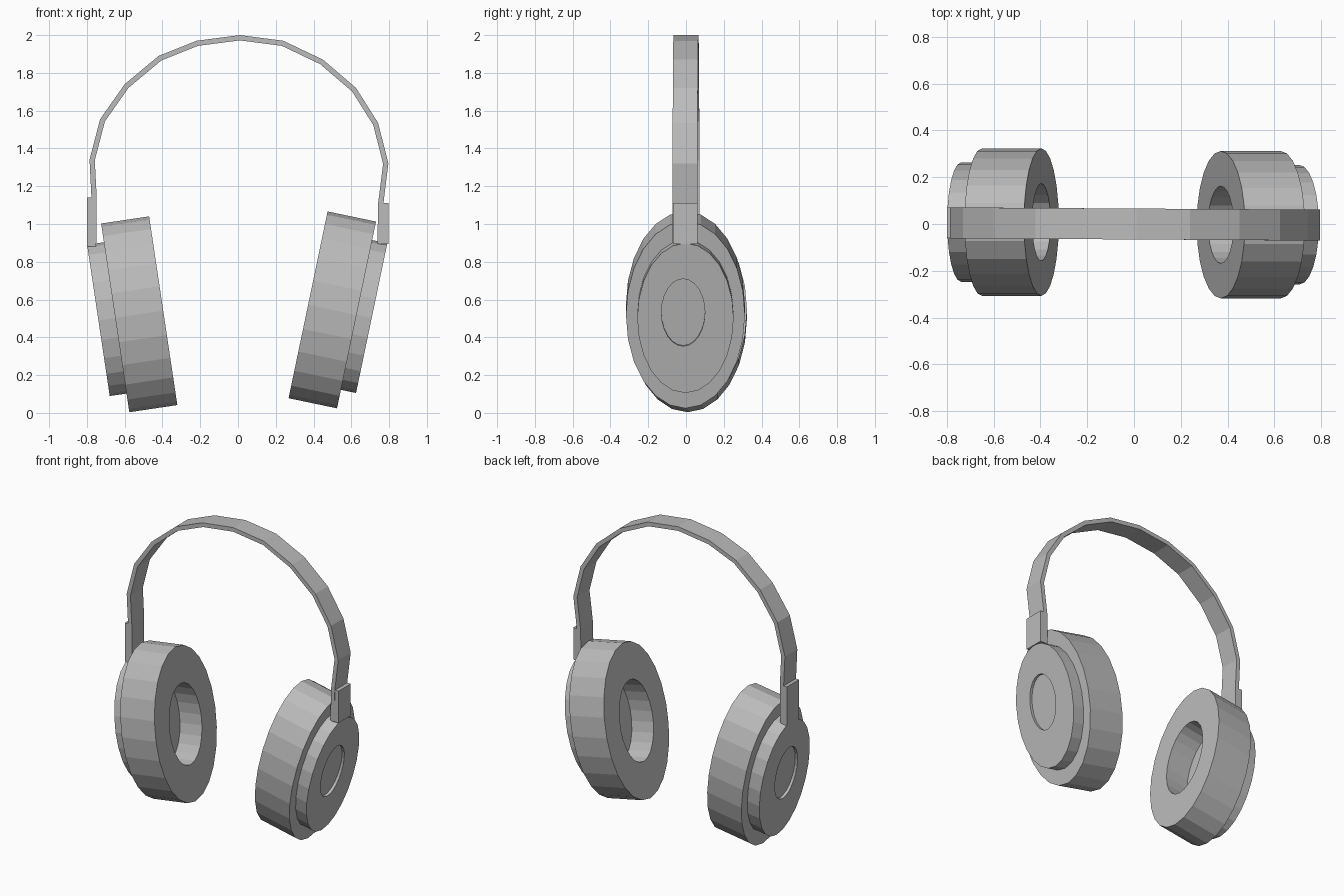
import bpy, bmesh, math
from mathutils import Vector

cube = bpy.data.objects.get("Cube")
if cube:
    bpy.data.objects.remove(cube)

grey = bpy.data.materials.new("plain grey")
grey.use_nodes = True
colour = (0.5, 0.5, 0.5, 1)
grey.diffuse_color = colour
grey.node_tree.nodes["Principled BSDF"].inputs["Base Color"].default_value = colour

SEGMENTS = 24


def finish(name, bm):
    bmesh.ops.recalc_face_normals(bm, faces=bm.faces)
    mesh = bpy.data.meshes.new(name)
    bm.to_mesh(mesh)
    bm.free()
    mesh.materials.append(grey)
    obj = bpy.data.objects.new(name, mesh)
    bpy.context.collection.objects.link(obj)
    return obj


def loft(name, centre, side, tilt, rings):
    """Capped elliptical loft; each ring is (outward, y radius, up radius, y shift, up shift)."""
    out = Vector((side * math.cos(tilt), 0, -math.sin(tilt)))
    up = Vector((side * math.sin(tilt), 0, math.cos(tilt)))
    across = Vector((0, 1, 0))
    bm = bmesh.new()
    loops = []
    for a, ry, rz, dy, dz in rings:
        loop = []
        for i in range(SEGMENTS):
            t = math.tau * i / SEGMENTS
            loop.append(bm.verts.new(Vector(centre) + out * a
                                     + across * (dy + ry * math.cos(t))
                                     + up * (dz + rz * math.sin(t))))
        loops.append(loop)
    for lo, hi in zip(loops, loops[1:]):
        for i in range(SEGMENTS):
            j = (i + 1) % SEGMENTS
            bm.faces.new((lo[i], lo[j], hi[j], hi[i]))
    bm.faces.new(loops[0])
    bm.faces.new(loops[-1])
    return finish(name, bm)


def box(name, low, high):
    bm = bmesh.new()
    bmesh.ops.create_cube(bm, size=1)
    for v in bm.verts:
        v.co = [h if c > 0 else l for c, l, h in zip(v.co, low, high)]
    return finish(name, bm)


# Ear cups: cushion with a blind opening, and a housing with a shallow round recess
def ear_cup(label, side, tilt, centre, thick, depth):
    loft(label + "_cushion", centre, side, tilt, [
        (-thick + 0.165, 0.165, 0.265, 0, 0),
        (-thick, 0.165, 0.265, 0, 0),
        (-thick, 0.315, 0.505, 0, 0),
        (0, 0.315, 0.505, 0, 0)])
    loft(label + "_housing", centre, side, tilt, [
        (-0.01, 0.255, 0.405, 0, 0),
        (depth, 0.255, 0.405, 0, 0),
        (depth, 0.115, 0.182, -0.012, 0.03),
        (depth - 0.018, 0.115, 0.182, -0.012, 0.03)])


ear_cup("right", -1, math.radians(8.5), (-0.65, 0.008, 0.503), 0.257, 0.09)
ear_cup("left", 1, math.radians(11.8), (0.6275, -0.003, 0.5185), 0.262, 0.082)

# Headband: outer outline in x and z, offset inwards and given width in y
outline = [(-0.776, 0.9), (-0.776, 1.14), (-0.786, 1.34), (-0.73, 1.555), (-0.6, 1.74),
           (-0.42, 1.89), (-0.22, 1.97), (0.01, 2.0), (0.24, 1.97), (0.45, 1.87),
           (0.625, 1.72), (0.742, 1.535), (0.796, 1.32), (0.77, 1.11), (0.766, 0.9)]
path = [Vector(p) for p in outline]
bm = bmesh.new()
sections = []
for i, p in enumerate(path):
    d = (path[min(i + 1, len(path) - 1)] - path[max(i - 1, 0)]).normalized()
    q = p + Vector((d.y, -d.x)) * 0.028
    y = -0.006 * p.x
    sections.append([bm.verts.new((c.x, y + w, c.y))
                     for c, w in ((p, -0.066), (p, 0.066), (q, 0.066), (q, -0.066))])
for a, b in zip(sections, sections[1:]):
    for k in range(4):
        m = (k + 1) % 4
        bm.faces.new((a[k], a[m], b[m], b[k]))
bm.faces.new(sections[0])
bm.faces.new(sections[-1])
finish("headband", bm)

# Brackets joining the band to the housings
box("right_bracket", (-0.8, -0.06, 0.88), (-0.752, 0.07, 1.14))
box("left_bracket", (0.742, -0.069, 0.895), (0.796, 0.062, 1.11))
